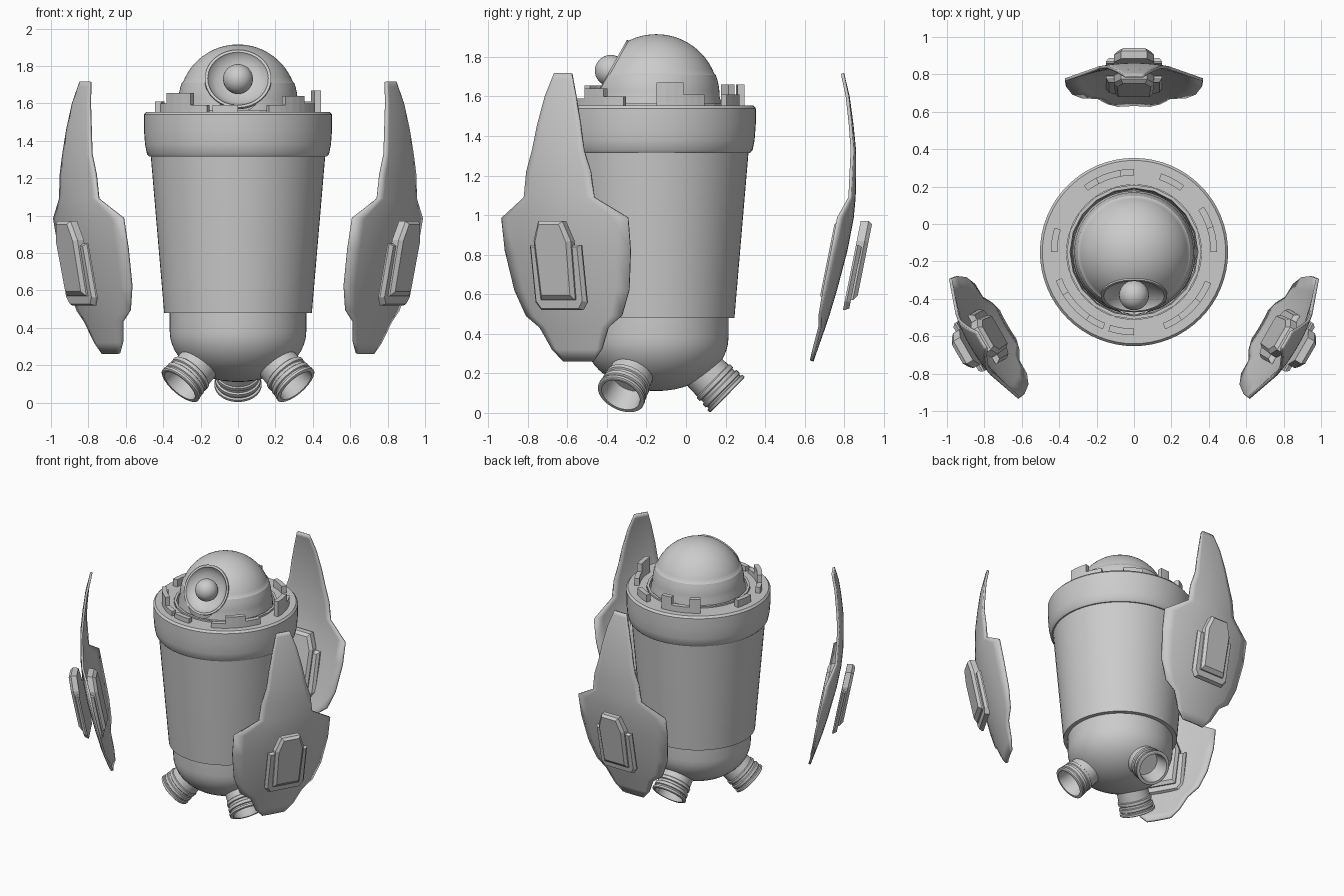
import bpy, bmesh
from math import sin, cos, radians, pi
from mathutils import Matrix, Vector

if "Cube" in bpy.data.objects:
    bpy.data.objects.remove(bpy.data.objects["Cube"])

AXIS = Matrix.Translation((0, -0.15, 0))   # body axis


def finish(name, bm, mat=AXIS, smooth=True):
    bmesh.ops.remove_doubles(bm, verts=bm.verts, dist=1e-5)
    bmesh.ops.recalc_face_normals(bm, faces=bm.faces)
    me = bpy.data.meshes.new(name)
    bm.to_mesh(me)
    bm.free()
    ob = bpy.data.objects.new(name, me)
    ob.matrix_world = mat
    bpy.context.collection.objects.link(ob)
    if smooth:
        bpy.ops.object.select_all(action='DESELECT')
        bpy.context.view_layer.objects.active = ob
        ob.select_set(True)
        bpy.ops.object.shade_smooth_by_angle(angle=radians(30))
    return ob


def lathe_bm(profile, segs=64):
    bm = bmesh.new()
    vs = [bm.verts.new((r, 0, z)) for r, z in profile]
    es = [bm.edges.new(p) for p in zip(vs, vs[1:])]
    bmesh.ops.spin(bm, geom=vs + es, cent=(0, 0, 0), axis=(0, 0, 1),
                   angle=2 * pi, steps=segs)
    bmesh.ops.remove_doubles(bm, verts=bm.verts, dist=1e-5)
    return bm


def lerp_table(table, z):
    for (z0, a), (z1, b) in zip(table, table[1:]):
        if z1 <= z <= z0:
            return a + (b - a) * (z0 - z) / (z0 - z1)
    return table[-1][1]


# Body shell with thick rim, and the bowl beneath it
finish("body_shell", lathe_bm([
    (0.34, 1.50), (0.36, 1.50), (0.36, 1.555), (0.49, 1.555), (0.503, 1.54),
    (0.503, 1.46), (0.497, 1.38), (0.487, 1.33), (0.475, 1.315), (0.466, 1.315),
    (0.395, 0.48), (0.36, 0.48)]))
bowl = [(0.34, 0.52), (0.365, 0.49)]
bowl += [(0.365 * cos(i * pi / 24), 0.38 - 0.27 * sin(i * pi / 24)) for i in range(13)]
finish("lower_bowl", lathe_bm(bowl))
finish("dome_collar", lathe_bm([(0.36, 1.55), (0.36, 1.565), (0.342, 1.565), (0.335, 1.50)], 20),
       smooth=False)

# Dome with a raised lower band, sliced flat where the eye sits
N = Vector((0, -0.87, 0.49)).normalized()
C = Vector((0, 0, 1.6)) + N * 0.265
dome = [(0.33, 1.5), (0.328, 1.57)]
for R, a0, a1, n in ((0.32, 0, 20, 5), (0.315, 21.5, 90, 16)):
    for i in range(n):
        a = radians(a0 + (a1 - a0) * i / (n - 1))
        dome.append((R * cos(a), 1.6 + R * sin(a)))
bm = lathe_bm(dome)
bmesh.ops.bisect_plane(bm, geom=bm.verts[:] + bm.edges[:] + bm.faces[:],
                       plane_co=C, plane_no=N, clear_outer=True)
finish("dome", bm)

# Eye socket and eyeball
eye = AXIS @ Matrix.Translation(C) @ N.to_track_quat('Z', 'Y').to_matrix().to_4x4()
finish("eye_socket", lathe_bm([
    (0.177, -0.015), (0.177, 0.005), (0.162, 0.005), (0.155, -0.01),
    (0.12, -0.038), (0.06, -0.06), (0, -0.065)], 48), eye)
bm = bmesh.new()
bmesh.ops.create_uvsphere(bm, u_segments=32, v_segments=16, radius=0.08)
finish("eyeball", bm, eye)

# Stepped blocks standing on the rim: start angle, end angle, top height
BLOCKS = [(90, 100, 1.66), (100, 117, 1.60), (117, 127, 1.66), (53, 71, 1.61),
          (0, 18, 1.67), (18, 33, 1.61), (-68, -55, 1.59), (-55, -37, 1.64),
          (-37, -22, 1.60), (-108, -90, 1.59), (-160, -149, 1.60),
          (-149, -125, 1.655), (-125, -112, 1.59), (163, 180, 1.61)]
for a0, a1, top in BLOCKS:
    bm = bmesh.new()
    rings = []
    for i in range(4):
        a = radians(a0 + (a1 - a0) * i / 3)
        rings.append([bm.verts.new((r * cos(a), r * sin(a), z)) for r, z in
                      ((0.41, 1.55), (0.445, 1.55), (0.445, top), (0.41, top))])
    for p, q in zip(rings, rings[1:]):
        for k in range(4):
            m = (k + 1) % 4
            bm.faces.new((p[k], p[m], q[m], q[k]))
    bm.faces.new(rings[0])
    bm.faces.new(rings[-1])
    finish("rim_block", bm, smooth=False)

# Wing outline half widths and distance from the axis, both by height
WIDTH = [(1.718, 0.05), (1.69, 0.06), (1.6, 0.09), (1.46, 0.125), (1.33, 0.15),
         (1.22, 0.187), (1.09, 0.205), (0.985, 0.37), (0.82, 0.367), (0.62, 0.335),
         (0.49, 0.28), (0.43, 0.20), (0.32, 0.145), (0.26, 0.088)]
DIST = [(1.718, 0.95), (1.6, 0.978), (1.53, 0.99), (1.33, 1.01), (1.13, 1.012),
        (0.98, 0.998), (0.75, 0.953), (0.48, 0.872), (0.26, 0.795)]


def wing(mat):
    bm = bmesh.new()
    rows = []
    for z, w in WIDTH:
        us = [w * (j / 5 - 1) for j in range(11)]
        rows.append([bm.verts.new((lerp_table(DIST, z) - 0.51 * u * u, u, z)) for u in us])
    for p, q in zip(rows, rows[1:]):
        for j in range(10):
            bm.faces.new((p[j], p[j + 1], q[j + 1], q[j]))
    ob = finish("wing_plate", bm, mat)
    mod = ob.modifiers.new("thickness", 'SOLIDIFY')
    mod.thickness = 0.016
    mod.offset = -1 if ob.data.polygons[60].normal.x > 0 else 1


def pad(name, mat, outline, side, lo, hi, inset):
    # Chamfered plate leaning with the wing; side is +1 outside, -1 inside
    bm = bmesh.new()
    zc = sum(z for _, z in outline) / len(outline)
    pts = [(u, z) for u, z in outline] + [(-u, z) for u, z in reversed(outline)]
    loops = []
    for off, s in ((lo, 0), (hi - 0.02, 0), (hi, inset)):
        loop = []
        for u, z in pts:
            uu = u * (1 - s / 0.12)
            zz = z + (zc - z) * s / 0.2
            loop.append(bm.verts.new((0.955 + 0.2 * (zz - 0.75) + side * off, uu, zz)))
        loops.append(loop)
    n = len(pts)
    for p, q in zip(loops, loops[1:]):
        for k in range(n):
            m = (k + 1) % n
            bm.faces.new((p[k], p[m], q[m], q[k]))
    bm.faces.new(loops[0])
    bm.faces.new(loops[-1])
    finish(name, bm, mat, smooth=False)


# Three wings and three nozzles around the axis
NOZZLE = [(0.105, -0.28), (0.112, -0.12), (0.112, -0.105), (0.12, -0.10), (0.12, -0.08),
          (0.112, -0.075), (0.112, -0.06), (0.122, -0.055), (0.122, -0.035),
          (0.115, -0.03), (0.115, -0.022), (0.126, -0.018), (0.126, -0.004),
          (0.12, 0), (0.104, 0), (0.098, -0.02), (0.09, -0.12), (0, -0.12)]
for deg in (90, -30, 210):
    turn = AXIS @ Matrix.Rotation(radians(deg), 4, 'Z')
    wing(turn)
    for side in (1, -1):
        pad("wing_pad_base", turn, [(0.15, 0.85), (0.15, 0.56), (0.12, 0.52)],
            side, 0.035, 0.065, 0.012)
        pad("wing_pad_core", turn, [(0.07, 0.97), (0.108, 0.87), (0.10, 0.57)],
            side, 0.035, 0.095, 0.02)
    aim = Vector((0.71, 0, -0.70)).to_track_quat('Z', 'Y').to_matrix().to_4x4()
    finish("nozzle", lathe_bm(NOZZLE, 40),
           turn @ Matrix.Translation((0.36, 0, 0.09)) @ aim)
